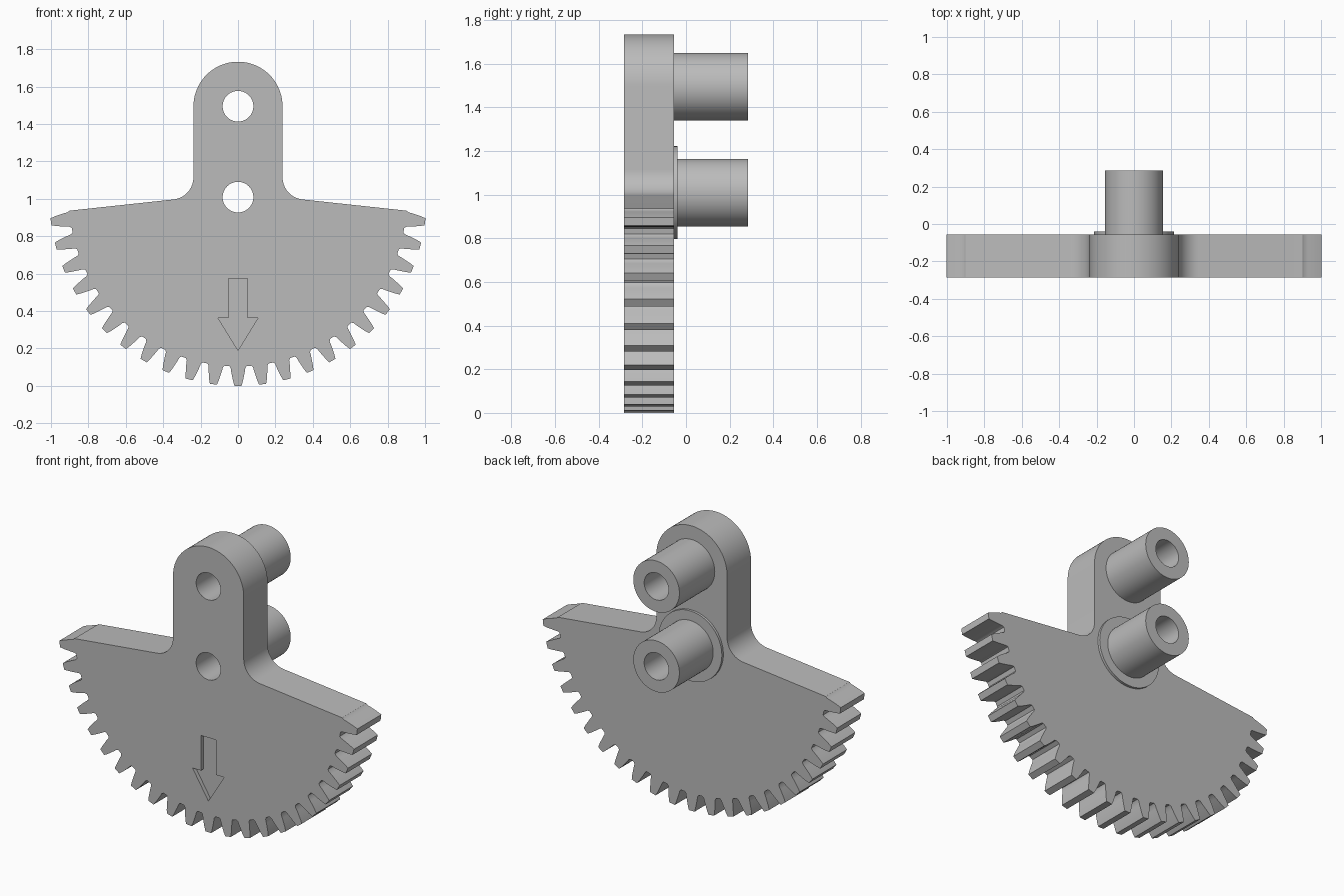
import bpy, bmesh
from math import sin, cos, radians, pi

AXIS, TOP = 1.009, 1.495          # heights of the pivot and of the upper hole
FRONT, BACK, END = -0.285, -0.055, 0.285

if "Cube" in bpy.data.objects:
    bpy.data.objects.remove(bpy.data.objects["Cube"])

grey = bpy.data.materials.new("plain grey")
grey.use_nodes = True
COLOUR = (0.5, 0.5, 0.5, 1)
grey.diffuse_color = COLOUR
grey.node_tree.nodes["Principled BSDF"].inputs["Base Color"].default_value = COLOUR


def arc(x, z, r, start, stop, n):
    """Points along an arc, in degrees from +x towards +z."""
    angles = [radians(start + (stop - start) * i / n) for i in range(n + 1)]
    return [(x + r * cos(a), z + r * sin(a)) for a in angles]


def prism(name, outline, y0, y1):
    """Extrude an x-z outline from y0 to y1."""
    bm = bmesh.new()
    face = bm.faces.new([bm.verts.new((x, y0, z)) for x, z in outline])
    out = bmesh.ops.extrude_face_region(bm, geom=[face], use_keep_orig=True)
    moved = [v for v in out["geom"] if isinstance(v, bmesh.types.BMVert)]
    bmesh.ops.translate(bm, verts=moved, vec=(0, y1 - y0, 0))
    bmesh.ops.recalc_face_normals(bm, faces=bm.faces)
    mesh = bpy.data.meshes.new(name)
    bm.to_mesh(mesh)
    bm.free()
    mesh.materials.append(grey)
    obj = bpy.data.objects.new(name, mesh)
    bpy.context.collection.objects.link(obj)
    return obj


def disc(name, z, r, y0, y1):
    return prism(name, arc(0, z, r, 0, 360, 64)[:-1], y0, y1)


def cut(obj, cutter):
    mod = obj.modifiers.new("cut", "BOOLEAN")
    mod.operation, mod.solver, mod.object = "DIFFERENCE", "EXACT", cutter
    bpy.context.view_layer.objects.active = obj
    bpy.ops.object.modifier_apply(modifier=mod.name)


# Toothed rim: one flank as (radius, half width), mirrored for each tooth
flank = [(0.904, 0.046), (0.914, 0.039), (0.935, 0.036),
         (0.96, 0.031), (0.985, 0.026), (1.009, 0.019)]
tooth = [(r, -w) for r, w in flank] + [(r, w) for r, w in reversed(flank)]
outline = []
for i in range(-11, 12):
    for r, w in tooth:
        a = radians(7.5 * i) + w / r
        outline.append((r * sin(a), AXIS - r * cos(a)))

# Sloping shoulder, fillet and rounded arm
arm, fillet = 0.238, 0.12
right = arc(arm + fillet, 1.116, fillet, 264, 180, 14)
outline += right
outline += arc(0, TOP, arm, 0, 180, 40)
outline += [(-x, z) for x, z in reversed(right)]
sector = prism("gear_sector", outline, FRONT, BACK)

# Rear pegs and collar
upper_peg = disc("upper_peg", TOP, 0.155, BACK, END)
lower_peg = disc("lower_peg", AXIS, 0.155, BACK, END)
collar = disc("collar", AXIS, 0.213, BACK, BACK + 0.015)

# Bores through plate and pegs
cutters = []
for z, parts in ((TOP, [sector, upper_peg]), (AXIS, [sector, lower_peg, collar])):
    bore = disc("bore_cutter", z, 0.082, -0.5, 0.5)
    cutters.append(bore)
    for part in parts:
        cut(part, bore)

# Engraved arrow on the front
half = [(0.05, 0.575), (0.05, 0.362), (0.106, 0.362)]
arrow = half + [(0, 0.19)] + [(-x, z) for x, z in reversed(half)]
cutters.append(prism("arrow_cutter", arrow, FRONT - 0.1, FRONT + 0.025))
cut(sector, cutters[-1])

for c in cutters:
    bpy.data.objects.remove(c)

# Smooth curved walls, sharp rims
bpy.ops.object.select_all(action="DESELECT")
for obj in (sector, upper_peg, lower_peg, collar):
    obj.select_set(True)
bpy.context.view_layer.objects.active = sector
bpy.ops.object.shade_smooth_by_angle(angle=radians(30))
